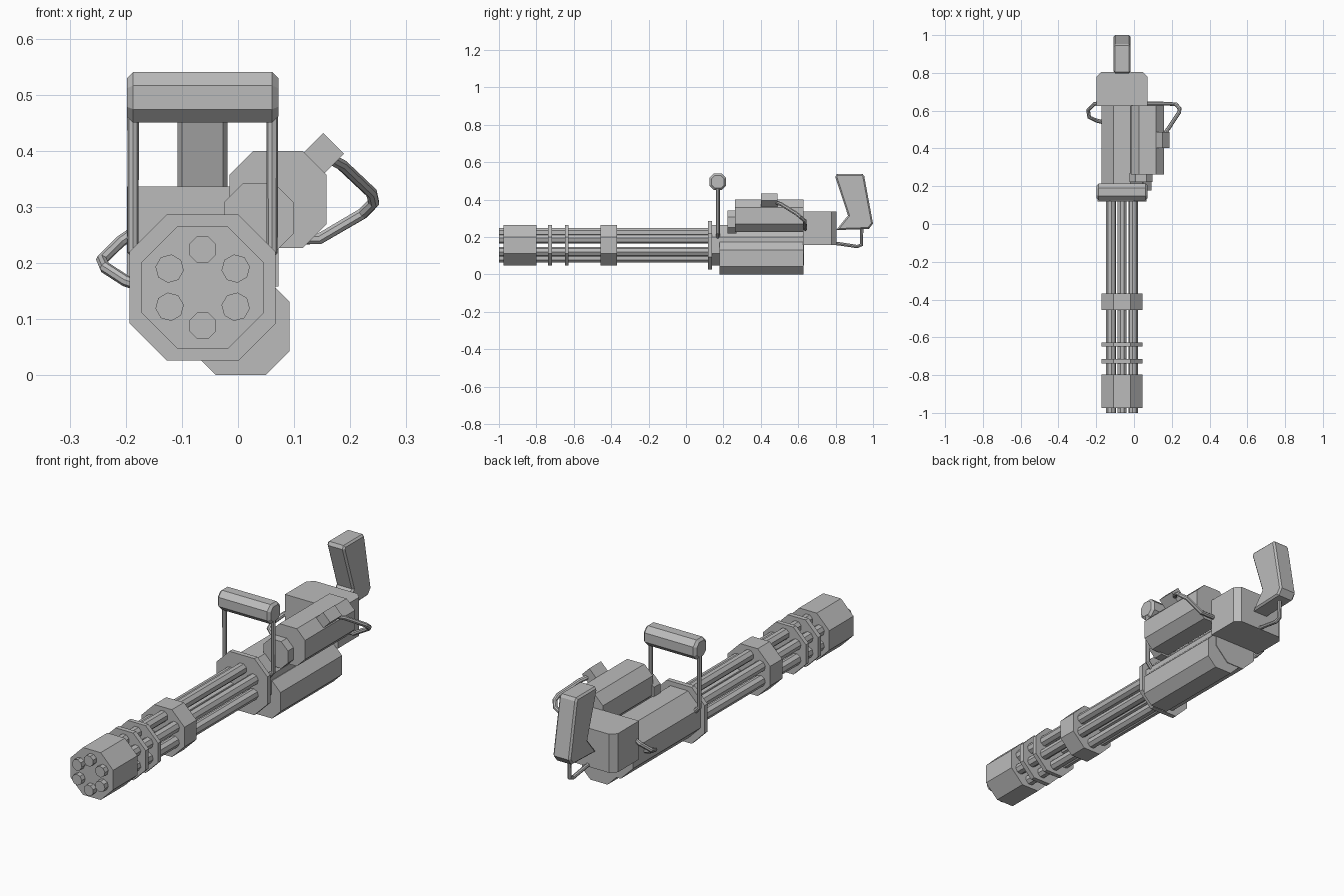
import bpy, bmesh
from math import cos, sin, radians, pi
from mathutils import Vector

cube = bpy.data.objects.get("Cube")
if cube:
    bpy.data.objects.remove(cube, do_unlink=True)

metal = bpy.data.materials.new("plain_grey")
metal.use_nodes = True
GREY = (0.5, 0.5, 0.5, 1)
metal.diffuse_color = GREY
metal.node_tree.nodes["Principled BSDF"].inputs["Base Color"].default_value = GREY

# how a profile point (u, v) and a depth w map to x, y, z for each extrusion axis
AXES = {
    "X": lambda u, v, w: Vector((w, u, v)),
    "Y": lambda u, v, w: Vector((u, w, v)),
    "Z": lambda u, v, w: Vector((u, v, w)),
}


def prism(name, profile, start, end, axis="Y", bevel=0):
    """Extrude a closed profile along an axis, optionally bevelling its edges."""
    bm = bmesh.new()
    place = AXES[axis]
    face = bm.faces.new([bm.verts.new(place(u, v, start)) for u, v in profile])
    grown = bmesh.ops.extrude_face_region(bm, geom=[face], use_keep_orig=True)
    shift = place(0, 0, end - start)
    bmesh.ops.translate(bm, vec=shift, verts=[g for g in grown["geom"] if isinstance(g, bmesh.types.BMVert)])
    bmesh.ops.recalc_face_normals(bm, faces=bm.faces)
    if bevel:
        rims = [e for e in bm.edges if abs((e.verts[0].co - e.verts[1].co).dot(shift)) < 1e-6]
        bmesh.ops.bevel(bm, geom=rims, offset=bevel, segments=1, affect="EDGES")
    mesh = bpy.data.meshes.new(name)
    bm.to_mesh(mesh)
    bm.free()
    mesh.materials.append(metal)
    obj = bpy.data.objects.new(name, mesh)
    bpy.context.collection.objects.link(obj)
    return obj


def octagon(u, v, half, flat):
    """Square of the given half width with cut corners."""
    corners = [(flat, half), (half, flat), (half, -flat), (flat, -half)]
    return [(u + a, v + b) for a, b in corners] + [(u - a, v - b) for a, b in corners]


def ring(u, v, radius, sides, turn):
    angles = [turn + 2 * pi * i / sides for i in range(sides)]
    return [(u + radius * cos(a), v + radius * sin(a)) for a in angles]


def tube(name, path, radius):
    """Eight-sided rod bent along a path."""
    curve = bpy.data.curves.new(name, "CURVE")
    curve.dimensions = "3D"
    curve.bevel_depth = radius
    curve.bevel_resolution = 2
    curve.use_fill_caps = True
    spline = curve.splines.new("POLY")
    spline.points.add(len(path) - 1)
    for point, co in zip(spline.points, path):
        point.co = (*co, 1)
    spline.use_smooth = False
    curve.materials.append(metal)
    obj = bpy.data.objects.new(name, curve)
    bpy.context.collection.objects.link(obj)
    bpy.ops.object.select_all(action="DESELECT")
    obj.select_set(True)
    bpy.context.view_layer.objects.active = obj
    bpy.ops.object.convert(target="MESH")


CX, CZ = -0.063, 0.156

# six rotating barrels
for i in range(6):
    a = radians(30 + 60 * i)
    profile = ring(CX + 0.068 * cos(a), CZ + 0.068 * sin(a), 0.0255, 8, a + pi / 8)
    prism(f"barrel_{i + 1}", profile, -1, 0.15)

# muzzle block, clamps and main housing share one cross-section
core = octagon(CX, CZ, 0.109, 0.045)
for name, start, end in [
    ("muzzle_block", -0.975, -0.798),
    ("front_clamp", -0.738, -0.716),
    ("rear_clamp", -0.648, -0.628),
    ("barrel_collar", -0.456, -0.368),
    ("main_housing", 0.13, 0.63),
]:
    prism(name, core, start, end)
prism("housing_flange", octagon(CX, CZ, 0.13, 0.064), 0.118, 0.14)

# side housings
prism("lower_housing", octagon(0.005, 0.087, 0.087, 0.044), 0.178, 0.627)
prism("motor", octagon(0.0715, 0.313, 0.0865, 0.044), 0.263, 0.627)
prism("motor_nose", octagon(0.037, 0.28, 0.062, 0.028), 0.222, 0.27)
prism("cable_socket", ring(0.152, 0.395, 0.037, 4, 0), 0.402, 0.488)

# rear block with cut back corners
LEFT, RIGHT, CUT = -0.198, 0.072, 0.026
prism("rear_block", [
    (LEFT, 0.625), (RIGHT, 0.625), (RIGHT, 0.805 - CUT),
    (RIGHT - CUT, 0.805), (LEFT + CUT, 0.805), (LEFT, 0.805 - CUT),
], 0.158, 0.336, "Z")

# rear grip and its guard
prism("rear_grip", [
    (0.803, 0.237), (0.866, 0.315), (0.798, 0.522), (0.806, 0.538),
    (0.944, 0.538), (0.953, 0.525), (1.0, 0.272), (0.978, 0.243),
], CX - 0.0445, CX + 0.0445, "X", bevel=0.008)
tube("grip_guard", [
    (CX, 0.78, 0.168), (CX, 0.83, 0.162), (CX, 0.915, 0.149),
    (CX, 0.938, 0.158), (CX, 0.94, 0.26),
], 0.009)

# top carrying handle on two posts
prism("carry_handle", octagon(0.17, 0.495, 0.045, 0.021), LEFT, RIGHT, "X", bevel=0.011)
for name, side in (("left_post", 1), ("right_post", -1)):
    x = CX + side * 0.124
    tube(name, [(x, 0.17, 0.48), (x, 0.17, 0.222), (x - side * 0.03, 0.17, 0.19)], 0.0105)

# cables
tube("left_cable", [
    (0.16, 0.475, 0.388), (0.185, 0.51, 0.375), (0.238, 0.59, 0.325),
    (0.242, 0.61, 0.308), (0.222, 0.634, 0.288), (0.145, 0.638, 0.243), (0.06, 0.638, 0.243),
], 0.0105)
tube("right_cable", [
    (-0.185, 0.64, 0.255), (-0.21, 0.635, 0.238), (-0.243, 0.602, 0.205),
    (-0.237, 0.565, 0.192), (-0.2, 0.548, 0.168), (-0.16, 0.538, 0.155),
], 0.0105)
